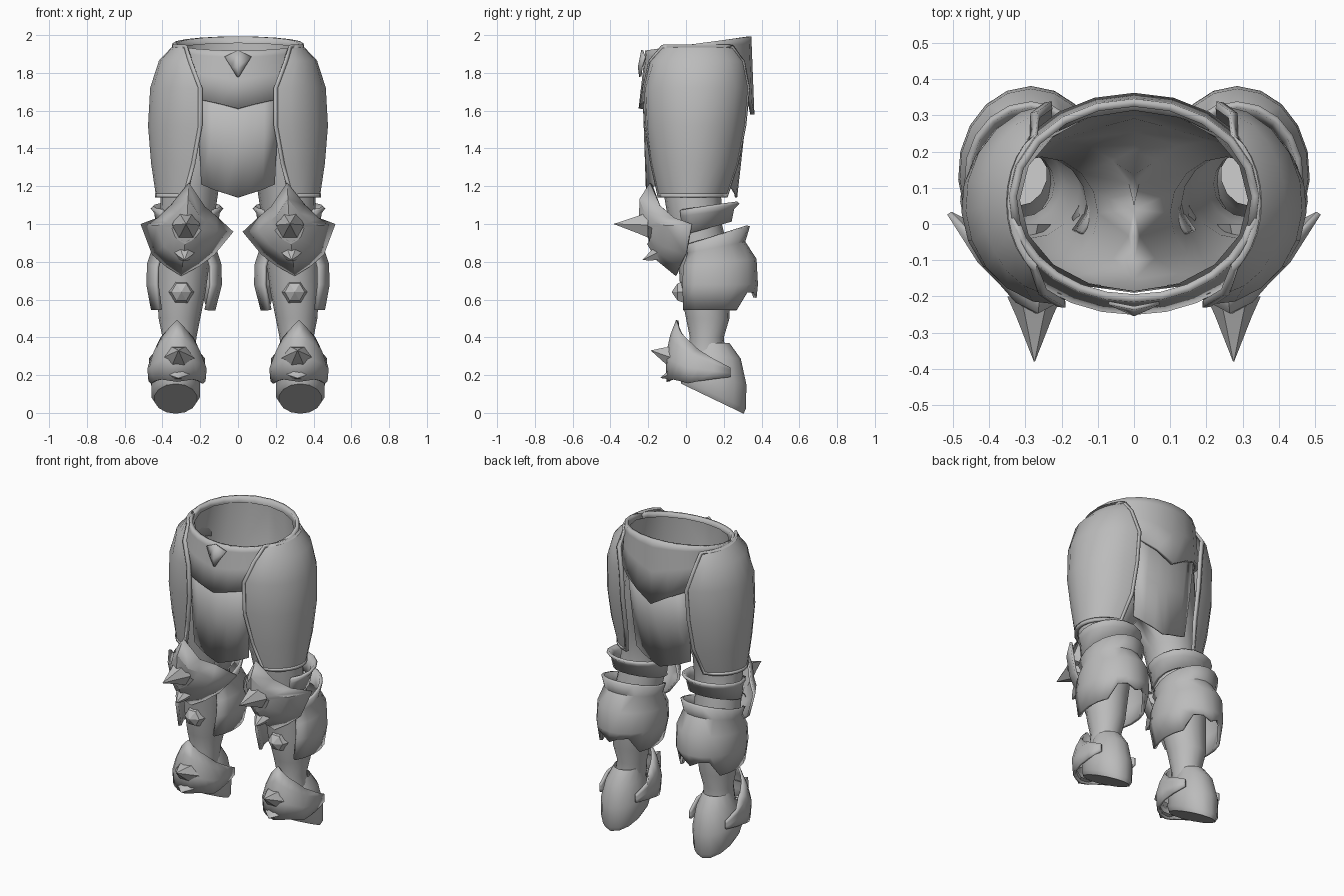
import bpy, bmesh, math
from math import sin, cos, radians, pi

if "Cube" in bpy.data.objects:
    bpy.data.objects.remove(bpy.data.objects["Cube"])

steel = bpy.data.materials.new("grey_steel")
steel.diffuse_color = (0.5, 0.5, 0.5, 1)
steel.use_nodes = True
steel.node_tree.nodes["Principled BSDF"].inputs["Base Color"].default_value = steel.diffuse_color


def finish(name, bm, thick=0.0, mirror=True, angle=40):
    me = bpy.data.meshes.new(name)
    bm.to_mesh(me)
    bm.free()
    ob = bpy.data.objects.new(name, me)
    bpy.context.collection.objects.link(ob)
    me.materials.append(steel)
    bpy.ops.object.select_all(action='DESELECT')
    ob.select_set(True)
    bpy.context.view_layer.objects.active = ob
    bpy.ops.object.shade_smooth_by_angle(angle=radians(angle))
    if thick:
        m = ob.modifiers.new("thickness", 'SOLIDIFY')
        m.thickness, m.offset = thick, 0
    if mirror:
        ob.modifiers.new("other_side", 'MIRROR').use_mirror_merge = True
    return ob


def grid(rows, closed=False):
    """Skin rows of points into quads."""
    bm = bmesh.new()
    vs = [[bm.verts.new(p) for p in r] for r in rows]
    n = len(vs[0])
    for a, b in zip(vs, vs[1:]):
        for i in range(n if closed else n - 1):
            j = (i + 1) % n
            bm.faces.new((b[i], b[j], a[j], a[i]))
    return bm, vs


def ring(z, cx, cy, rx, ry, slope=0, a0=0, a1=360, n=14):
    """Arc around a centre: 0 degrees faces front, 90 faces outward."""
    full = a1 - a0 == 360
    pts = []
    for i in range(n):
        a = radians(a0 + (a1 - a0) * i / (n if full else n - 1))
        x, y = cx + rx * sin(a), cy - ry * cos(a)
        pts.append((x, y, z + slope * (y - cy)))
    return pts


def lerp(table, t):
    """Piecewise linear lookup in (key, value) pairs."""
    for (k0, v0), (k1, v1) in zip(table, table[1:]):
        if t <= k1:
            return v0 + (v1 - v0) * max(0, t - k0) / (k1 - k0)
    return table[-1][1]


# Trousers: the half waist narrows into one leg, mirrored
legs = [(1.93, 0, .065, .315, .25, .12), (1.72, 0, .06, .36, .25), (1.52, .08, .05, .31, .22),
        (1.36, .2, .04, .2, .19), (1.2, .255, .03, .155, .155), (1.0, .27, .05, .14, .14),
        (.8, .29, .1, .14, .14), (.65, .3, .1, .13, .13), (.5, .31, .115, .11, .115),
        (.4, .31, .11, .09, .09), (.3, .32, .11, .09, .1)]
bm, vs = grid([[(max(x, 0), y, z) for x, y, z in ring(*r, n=16)] for r in legs], True)
bmesh.ops.delete(bm, geom=[f for f in bm.faces if all(v.co.x < 1e-4 for v in f.verts)], context='FACES')
bmesh.ops.remove_doubles(bm, verts=bm.verts, dist=1e-4)
finish("trouser_legs", bm, angle=60)

# Boots: heel dome over a sloped sole
boot = [(.37, .32, .14, .08, .09, 0), (.3, .325, .16, .105, .13, -.1),
        (.2, .33, .15, .133, .17, -.3), (.1, .33, .145, .132, .172, -.45), (.075, .33, .14, .115, .165, -.48)]
bm, vs = grid([ring(*r) for r in boot], True)
bm.faces.new(vs[-1])
finish("boot", bm)

# Waist plates, front and back, pointed at the bottom
front_low = [(0, 1.61), (20, 1.645), (45, 1.67), (80, 1.78)]
back_low = [(0, 1.58), (25, 1.67), (50, 1.72), (110, 1.78)]


def waist(name, mid, span, low, grow):
    rows = []
    for v in (0, .12, .5, 1):
        row = []
        for i in range(13):
            d = -span + 2 * span * i / 12
            a = radians(mid + d)
            k = grow[0] + (grow[1] - grow[0]) * v
            x, y = .335 * k * sin(a), .065 - .27 * k * cos(a)
            top = 1.955 + .14 * (y - .065)
            row.append((x, y, top + (lerp(low, abs(d)) - top) * v))
        rows.append(row)
    finish(name, grid(rows)[0], .022, False)


waist("waist_front_plate", 0, 80, front_low, (1, 1.13))
waist("waist_back_plate", 180, 105, back_low, (1, 1.06))

# Small raised triangle on the waist plate
bm, _ = grid([[(-.07, -.218, 1.885), (0, -.232, 1.92), (.07, -.218, 1.885)],
              [(-.035, -.234, 1.83), (0, -.25, 1.83), (.035, -.234, 1.83)],
              [(-.004, -.24, 1.78), (0, -.243, 1.78), (.004, -.24, 1.78)]])
finish("waist_triangle", bm, .01, False)

# Hanging cloth panels, front and back
for name, ytop, ybot, curve in (("front_cloth", -.225, -.205, .9), ("back_cloth", .33, .265, -.9)):
    rows = []
    for v in (0, .5, 1):
        row = []
        for x in (-.21, -.14, -.07, 0, .07, .14, .21):
            zb = 1.14 + .3 * abs(x) if abs(x) < .2 else 1.21
            y = ytop + (ybot - ytop) * v + curve * x * x
            row.append((x * (1 - .08 * v * v), y, 1.72 + (zb - 1.72) * v))
        rows.append(row)
    finish(name, grid(rows)[0], .012, False)

# Thigh plates with a raised border
thigh = [(1.94, .2, .06, .15, .22, 0, 32, 148), (1.86, .2, .06, .22, .265, 0, 14, 160),
         (1.72, .2, .055, .268, .285, 0, 0, 172), (1.52, .2, .05, .28, .27, 0, 0, 172),
         (1.32, .2, .045, .262, .235, 0, 8, 170), (1.15, .2, .035, .24, .195, 0, 20, 160)]
bm, _ = grid([ring(*r, n=11) for r in thigh])
bmesh.ops.inset_region(bm, faces=bm.faces[:], thickness=.045, depth=0, use_boundary=True, use_even_offset=True)
inner = [v for v in bm.verts if not v.is_boundary]
for v in inner:
    c = v.co
    c.x += (.2 - c.x) * .05
    c.y += (.05 - c.y) * .05
finish("thigh_plate", bm, .022)

# Flared cuff behind the knee
bm, _ = grid([ring(1.09, .27, .1, .185, .18, .13, 45, 315),
              ring(1.06, .27, .09, .165, .16, .15, 45, 315),
              ring(.97, .27, .085, .15, .15, .3, 45, 315)])
finish("knee_cuff", bm, .018)

# Calf armour with a stepped lower edge
calf = [(.93, .285, .13, .175, .2, .3), (.87, .285, .13, .162, .175, .2), (.79, .285, .14, .188, .225, .1),
        (.68, .285, .14, .192, .232, 0), (.55, .29, .14, .162, .225, 0)]
rows = [ring(*r, a0=48, a1=312, n=15) for r in calf]
rows[-1] = [(x, y, .64 if i in (5, 6, 8, 9) else .61 if i == 7 else .545)
            for i, (x, y, z) in enumerate(rows[-1])]
finish("calf_armour", grid(rows)[0], .018)

# Knee guard: star outline drawn in to a bulging middle (x, y, z)
edge = [(.26, -.185, 1.215), (.35, -.14, 1.1), (.42, -.06, 1.03), (.51, .03, 1.0), (.45, 0, .84),
        (.38, -.03, .78), (.3, -.05, .73), (.21, -.04, .78), (.13, -.01, .84), (.03, .03, .96),
        (.12, -.06, 1.04), (.18, -.14, 1.09)]
mid = (.273, -.215, .97)
rows = [edge]
for t, bulge in ((.35, -.045), (.7, -.035)):
    rows.append([tuple(e + (m - e) * t + (bulge if k == 1 else 0)
                       for k, (e, m) in enumerate(zip(p, mid))) for p in edge])
bm, vs = grid(rows, True)
bm.faces.new(vs[-1])
finish("knee_guard", bm, .014, angle=30)

# Ankle guard: peaked in front with tails swept to the heel
top = [(0, .49), (30, .43), (55, .39), (85, .33), (118, .24)]
low = [(0, .165), (40, .18), (65, .155), (118, .19)]
rows = []
for v, k in ((0, .72), (.25, .9), (.6, 1.04), (1, 1)):
    row = []
    for i in range(15):
        a = -118 + 236 * i / 14
        c = cos(radians(a))
        kk = k if c > 0 else 1
        y = .08 - (.175 * kk * c if c > 0 else .33 * c)
        t = lerp(top, abs(a))
        row.append((.323 + .145 * kk * sin(radians(a)), y, t + (lerp(low, abs(a)) - t) * v))
    rows.append(row)
finish("ankle_guard", grid(rows)[0], .014)


# Spikes and studs pointing forward: base, shoulder, tip
def spike(name, base, tip, rx, rz, shoulder=.5, keep=.6):
    rows = []
    for t, k in ((0, 1), (shoulder, keep), (1, .02)):
        c = [b + (e - b) * t for b, e in zip(base, tip)]
        rows.append([(c[0] + rx * k * sin(i * pi / 3 + pi / 6), c[1], c[2] + rz * k * cos(i * pi / 3 + pi / 6))
                     for i in range(6)])
    bm, vs = grid(rows, True)
    bm.faces.new(vs[-1])
    bmesh.ops.recalc_face_normals(bm, faces=bm.faces)
    finish(name, bm, angle=30)


spike("knee_spike", (.275, -.2, .995), (.275, -.38, 1.0), .075, .078, .3, .68)
spike("lower_knee_spike", (.283, -.14, .855), (.283, -.23, .81), .06, .05)
spike("shin_stud", (.3, 0, .64), (.3, -.075, .64), .07, .07, .6, .75)
spike("ankle_spike", (.315, -.07, .29), (.315, -.185, .33), .085, .07, .4, .65)
spike("lower_ankle_spike", (.315, -.06, .215), (.315, -.135, .185), .08, .04)
